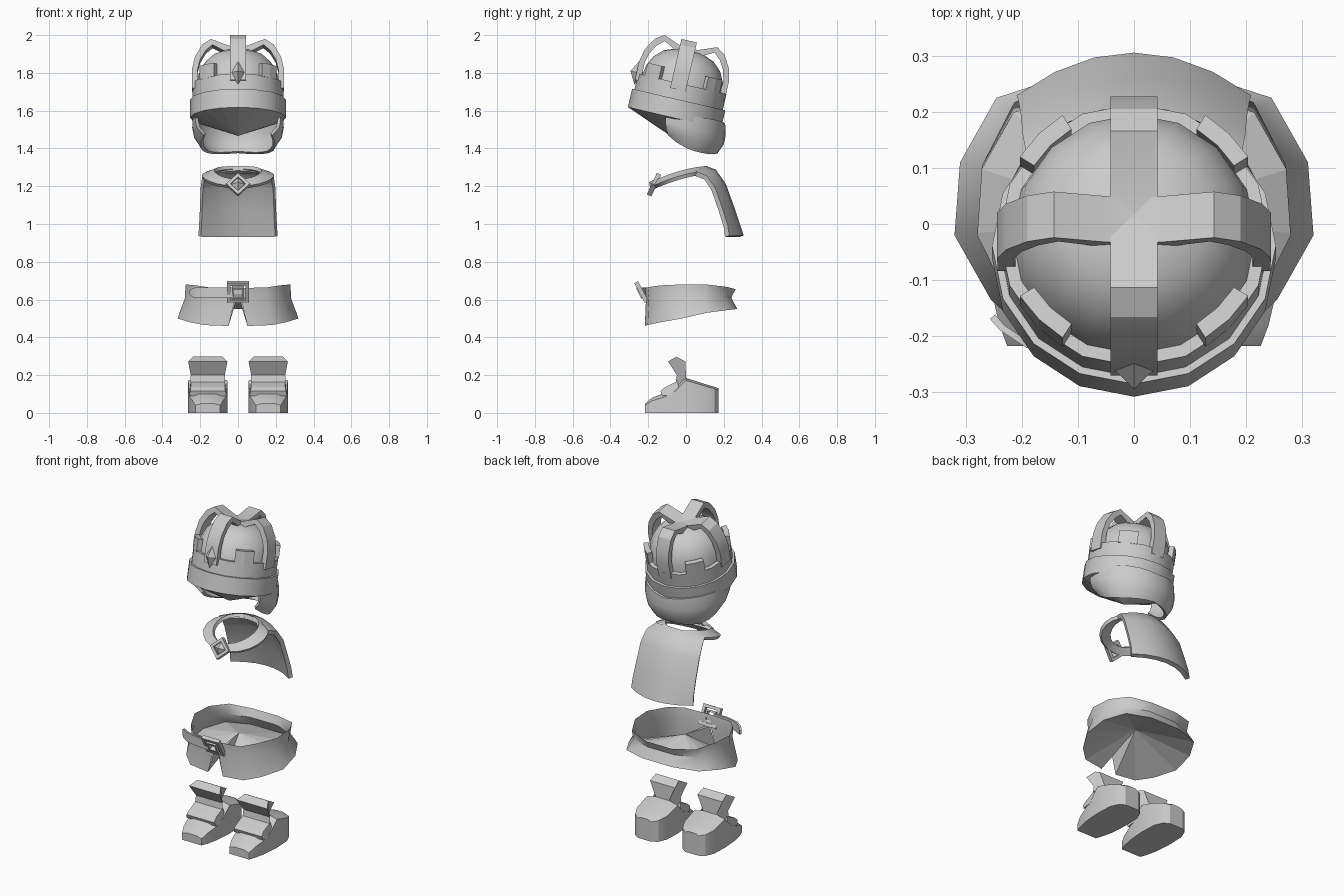
import bpy, bmesh
from math import sin, cos, radians, pi
from mathutils import Matrix

if "Cube" in bpy.data.objects:
    bpy.data.objects.remove(bpy.data.objects["Cube"])


def make(name, rows, M=None, wrap=False, loop=False, caps=False, thick=0, angle=35):
    """Skin a grid of points; wrap closes each row, loop joins last row to first."""
    n, m = len(rows), len(rows[0])
    bm = bmesh.new()
    vs = [[bm.verts.new(p) for p in r] for r in rows]
    for i in range(n if loop else n - 1):
        a, b = vs[i], vs[(i + 1) % n]
        for j in range(m if wrap else m - 1):
            k = (j + 1) % m
            bm.faces.new((a[j], a[k], b[k], b[j]))
    if caps:
        bm.faces.new(vs[0])
        bm.faces.new(vs[-1])
    bmesh.ops.remove_doubles(bm, verts=bm.verts, dist=1e-5)
    bmesh.ops.recalc_face_normals(bm, faces=bm.faces)
    if M:
        bm.transform(M)
    me = bpy.data.meshes.new(name)
    bm.to_mesh(me)
    bm.free()
    ob = bpy.data.objects.new(name, me)
    bpy.context.collection.objects.link(ob)
    bpy.ops.object.select_all(action="DESELECT")
    ob.select_set(True)
    bpy.context.view_layer.objects.active = ob
    if thick:
        s = ob.modifiers.new("thickness", "SOLIDIFY")
        s.thickness, s.offset = thick, 0
        bpy.ops.object.modifier_apply(modifier=s.name)
    if angle:
        bpy.ops.object.shade_smooth_by_angle(angle=radians(angle))
    return ob


def lathe(name, prof, n, M=None, start=0, span=360, closed=True, angle=0):
    """Spin an (r, z) profile; angle 0 points to the front."""
    full = span == 360
    rows = []
    for i in range(n if full else n + 1):
        a = radians(start + span * i / n)
        rows.append([(r * sin(a), -r * cos(a), z) for r, z in prof])
    return make(name, rows, M, closed, full, not full, angle=angle)


def place(x, y, z, rx=0):
    return Matrix.Translation((x, y, z)) @ Matrix.Rotation(radians(rx), 4, "X")


def rect(r0, r1, z0, z1):
    return [(r0, z0), (r1, z0), (r1, z1), (r0, z1)]


# ---- Crowned helmet, leaning back
H = place(0, -0.05, 1.61, -13)
lathe("helmet_band", rect(0.215, 0.253, -0.05, 0.05), 16, H, angle=30)
lathe("helmet_underside", [(0.25, -0.05), (0, -0.147)], 16, H, closed=False)
dome = [(0.222, 0.04), (0.22, 0.12), (0.208, 0.19), (0.18, 0.245), (0.135, 0.287), (0.07, 0.312), (0, 0.318)]
lathe("helmet_dome", dome, 16, H, closed=False, angle=60)
lathe("crown_wall", rect(0.21, 0.24, 0.045, 0.135), 16, H, angle=30)
for k in range(4):
    lathe("crown_merlon", rect(0.21, 0.24, 0.13, 0.203), 2, H, start=45 + 90 * k - 13, span=26)
    # arch arm: bulges outwards, then dips to the middle
    arm = [(0.243, 0.1), (0.244, 0.2), (0.228, 0.27), (0.19, 0.335), (0.143, 0.366), (0.05, 0.33), (0, 0.322),
           (0, 0.285), (0.06, 0.295), (0.135, 0.335), (0.17, 0.305), (0.2, 0.255), (0.214, 0.2), (0.21, 0.1)]
    make("crown_arm", [[(s * 0.042, -r, z) for r, z in arm] for s in (-1, 1)],
         H @ place(0, -0.016 if k % 2 else -0.006, 0) @ Matrix.Rotation(k * pi / 2, 4, "Z"),
         wrap=True, caps=True, angle=25)
lathe("crown_gem", [(0, -0.065), (0.036, 0), (0, 0.065)], 4, H @ place(0, -0.247, 0.14), closed=False)

# ---- Neck guard hanging below the band, open at the front
rows = []
for i in range(17):
    d = -112 + 14 * i
    a, f = radians(d), abs(d) / 112
    zb = 1.38 - 0.03 * f + 0.125 * f ** 3
    zt = 1.53 + 0.06 * f
    row = []
    for t, r in ((0, 0.225), (0.4, 0.228), (0.7, 0.218), (1, 0.185)):
        row.append((r * sin(a) * 1.03, -0.022 + r * cos(a) * 0.98, zt + (zb - zt) * t))
    rows.append(row)
make("neck_guard", rows, thick=0.018, angle=50)

# ---- Cape: back sheet, collar ring and clasp
cape = [(0.10, 1.295, 0.16, 0.05, 0.028), (0.15, 1.278, 0.183, 0.045, 0.033), (0.2, 1.205, 0.192, 0.055, 0.02),
        (0.245, 1.08, 0.196, 0.06, 0.01), (0.275, 0.99, 0.2, 0.065, 0), (0.293, 0.935, 0.203, 0.075, 0)]
make("cape", [[(w * u / 3, y - b * (u / 3) ** 2, z - d * (u / 3) ** 2) for u in range(-3, 4)]
              for y, z, w, b, d in cape], thick=0.026, angle=50)
ring = []
for i in range(20):
    a = 2 * pi * i / 20
    row = []
    for rx, ry, drop in ((0.122, 0.125, 0), (0.188, 0.15, 0.026)):
        y = -0.02 - ry * cos(a)
        row.append((rx * sin(a), y, 1.28 + 0.25 * y - 0.6 * y * y - drop))
    ring.append(row)
make("collar", ring, loop=True, thick=0.02, angle=50)
C = place(0, -0.168, 1.208, 65)
lathe("clasp_frame", rect(0.04, 0.063, -0.012, 0.014), 4, C)
lathe("clasp_stone", [(0.044, 0), (0, 0.03)], 4, C, closed=False)

# ---- Skirt with front notch and raised inner floor
half = [(0.05, -0.218, 0.46), (0.18, -0.203, 0.465), (0.255, -0.135, 0.48), (0.32, -0.02, 0.5),
        (0.31, 0.11, 0.53), (0.245, 0.225, 0.545), (0.1, 0.272, 0.55)]
top_z = [0.66, 0.665, 0.675, 0.68, 0.68, 0.667, 0.655]
low, waist, top = [], [], []
for i, (x, y, z) in enumerate(half):
    low.append((x, y, z))
    wx = 0.014 if i == 0 else x * 0.875
    waist.append((wx, y * (0.88 if y > 0 else 0.97), 0.61))
    top.append((wx * 0.995, y * (0.965 if y > 0 else 1.0), top_z[i]))
full = [r + [(-x, y, z) for x, y, z in reversed(r)] for r in (low, waist, top)]
make("skirt", full, angle=50)
# yoke closing the gap above the notch
make("skirt_front", [[(s * 0.0142, -0.214, 0.585), (s * 0.0145, -0.218, 0.66)] for s in (-1, 1)], angle=0)
edge = [(0.014, -0.212, 0.59)] + low
edge += [(-x, y, z) for x, y, z in reversed(edge)]
make("skirt_floor", [[p, (0, 0.01, 0.625)] for p in edge], loop=True, angle=0)

# ---- Belt tail and buckle
tail = [(-0.03, -0.235, 0.028), (-0.12, -0.232, 0.028), (-0.19, -0.215, 0.028), (-0.235, -0.185, 0.025),
        (-0.252, -0.165, 0.01)]
make("belt_tail", [[(x, y, 0.637 - h), (x, y, 0.637 + h)] for x, y, h in tail], thick=0.012)
B = place(0, -0.236, 0.64, 118)
lathe("buckle_frame", rect(0.058, 0.083, -0.011, 0.011), 4, B, start=45)
lathe("buckle_inner", rect(0.032, 0.046, -0.011, 0.016), 4, B, start=45)

# ---- Boots: lofted foot, instep fold and standing front flap
foot = [(-0.217, 0.066, 0.05), (-0.18, 0.08, 0.08), (-0.115, 0.095, 0.105), (-0.06, 0.1, 0.14),
        (0.0, 0.104, 0.185), (0.1, 0.1, 0.153), (0.15, 0.078, 0.138), (0.172, 0.045, 0.13)]
flap = [(-0.06, 0.13, 0.092), (-0.048, 0.2, 0.09), (-0.095, 0.272, 0.104), (-0.05, 0.298, 0.078),
        (-0.003, 0.272, 0.085), (0.0, 0.185, 0.045)]
fold = [(-0.125, 0.09, 0.1), (-0.135, 0.115, 0.094), (-0.11, 0.137, 0.09), (-0.045, 0.168, 0.09), (-0.03, 0.1, 0.1)]
for side in (-1, 1):
    T = place(side * 0.16, 0, 0)
    make("boot_foot", [[(-w, y, 0), (-w, y, h * (0.8 if y < 0 else 0.93)), (-w * 0.5, y, h), (w * 0.5, y, h),
                        (w, y, h * (0.8 if y < 0 else 0.93)), (w, y, 0)] for y, w, h in foot],
         T, wrap=True, caps=True, angle=30)
    for name, prof in (("boot_flap", flap), ("boot_fold", fold)):
        make(name, [[(s * w, y, z) for y, z, w in prof] for s in (-1, 1)], T, wrap=True, caps=True, angle=0)
